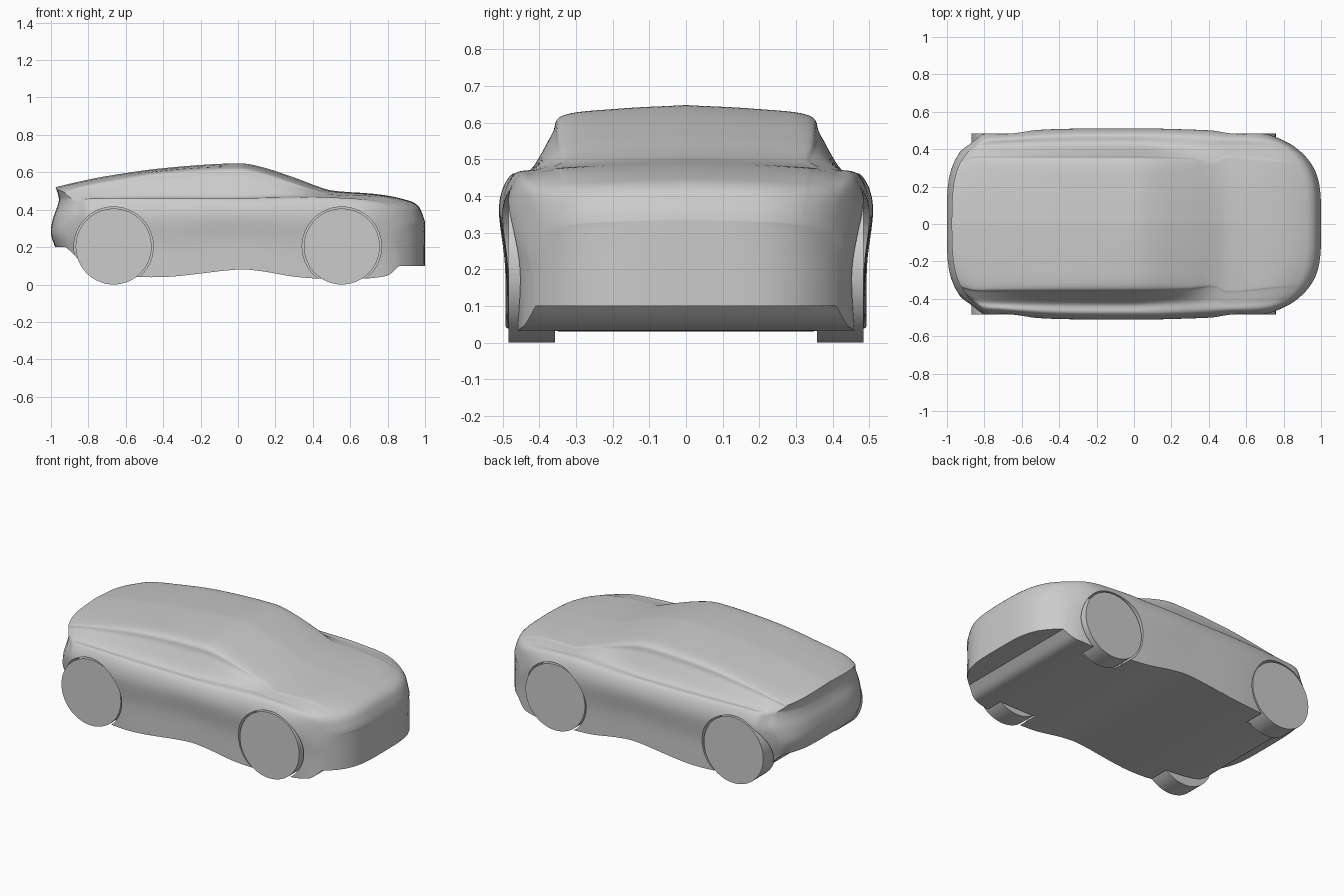
import bpy, bmesh, math

if "Cube" in bpy.data.objects:
    bpy.data.objects.remove(bpy.data.objects["Cube"])

# Stations along the car: x, sill z, sill half width, flank half width, shoulder z,
# glass base (half width, z), roof edge (half width, z), centre top z
STATIONS = [
    (-1.0, .20, .36, .42, .42, .385, .455, .32, .495, .52),
    (-.88, .11, .43, .475, .445, .41, .462, .335, .522, .545),
    (-.7, .055, .46, .49, .455, .42, .465, .335, .555, .58),
    (-.4, .04, .49, .508, .455, .425, .47, .335, .60, .622),
    (0, .08, .49, .51, .455, .425, .47, .335, .62, .648),
    (.12, .072, .488, .51, .455, .42, .473, .333, .602, .63),
    (.3, .042, .485, .505, .455, .415, .475, .325, .545, .572),
    (.42, .032, .48, .50, .457, .41, .472, .31, .503, .527),
    (.5, .03, .475, .495, .455, .42, .467, .34, .483, .503),
    (.75, .032, .46, .49, .44, .41, .455, .32, .472, .482),
    (.9, .04, .45, .475, .415, .40, .43, .31, .44, .452),
    (.97, .055, .435, .455, .37, .395, .39, .31, .40, .413),
    (1.0, .10, .41, .43, .30, .37, .315, .30, .325, .335),
]
# Tail profile: z, forward offset of the rear face
TAIL = [(.18, .03), (.27, 0), (.35, .01), (.42, .035), (.46, .042), (.53, .022)]
WHEEL_X, WHEEL_Z, WHEEL_R = (-.665, .555), .203, .203


def curve(rows, x):
    """Smooth interpolation through rows keyed by their first value."""
    x = min(max(x, rows[0][0]), rows[-1][0])
    i = max(j for j in range(len(rows) - 1) if rows[j][0] <= x)
    a, b = rows[i], rows[i + 1]
    p, n = rows[max(i - 1, 0)], rows[min(i + 2, len(rows) - 1)]
    h = b[0] - a[0]
    t = (x - a[0]) / h
    out = []
    for c in range(1, len(a)):
        m0 = (b[c] - p[c]) / (b[0] - p[0]) * h
        m1 = (n[c] - a[c]) / (n[0] - a[0]) * h
        out.append((2*t**3 - 3*t*t + 1) * a[c] + (t**3 - 2*t*t + t) * m0
                   + (3*t*t - 2*t**3) * b[c] + (t**3 - t*t) * m1)
    return out


def place(s, y, z):
    """Round the nose and tail in plan and shape the rear face."""
    front = max(0, (s - .4) / .6) ** 2
    rear = max(0, (-s - .7) / .3) ** 2
    x = s - front * .2 * (abs(y) / .45) ** 4
    x += rear * (.13 * (abs(y) / .45) ** 4 + curve(TAIL, z)[0])
    return (x, y, z)


def section(s, k=1.0):
    zb, wb, w, zs, wg, zg, wr, zr, zt = curve(STATIONS, s)
    h = zs - zb
    ctrl = [(wb, zb), (wb * .45 + w * .55 - .008, zb + .4 * h), (w, zb + .78 * h),
            (w - .03, zs), (wg, zg), (wr + (wg - wr) * .35, zg + (zr - zg) * .65),
            (wr, zr), (wr * .55, zt - (zt - zr) * .35), (0, zt)]
    rows = [(i, *p) for i, p in enumerate(ctrl)]
    n = 6 * (len(ctrl) - 1)
    half = [curve(rows, i / 6) for i in range(n + 1)]
    half[-1][0] = 0
    ring = half + [[-y, z] for y, z in half[-2::-1]]
    return [place(s, y * k, z) for y, z in ring]


# Body shell: lofted rings, closed by rounded end faces
caps = [i / 8 for i in range(8)]
rings = [section(-1, k) for k in caps]
rings += [section(-1 + i / 50) for i in range(96)]
rings += [section(.91 + i / 100) for i in range(10)]
rings += [section(1, k) for k in reversed(caps)]
bm = bmesh.new()
grid = [[bm.verts.new(p) for p in r] for r in rings]
for a, b in zip(grid, grid[1:]):
    for j in range(len(a)):
        n = (j + 1) % len(a)
        bm.faces.new((a[j], a[n], b[n], b[j]))
bmesh.ops.remove_doubles(bm, verts=bm.verts, dist=1e-5)
bmesh.ops.recalc_face_normals(bm, faces=bm.faces)
mesh = bpy.data.meshes.new("car_body")
bm.to_mesh(mesh)
bm.free()
body = bpy.data.objects.new("car_body", mesh)
bpy.context.collection.objects.link(body)


def drum(name, x, y0, y1, radius):
    bpy.ops.mesh.primitive_cylinder_add(
        vertices=64, radius=radius, depth=abs(y1 - y0),
        location=(x, (y0 + y1) / 2, WHEEL_Z), rotation=(math.pi / 2, 0, 0))
    ob = bpy.context.object
    ob.name = name
    return ob


# Wheels and wheel wells
cutters = []
for x, end in zip(WHEEL_X, ("rear", "front")):
    for side, label in ((-1, "right"), (1, "left")):
        wheel = drum(f"{end}_{label}_wheel", x, side * .357, side * .485, WHEEL_R)
        bpy.ops.object.shade_smooth_by_angle(angle=math.radians(35))
        cutter = drum("wheel_well_cutter", x, side * .35, side * .65, WHEEL_R + .009)
        cutter.hide_render = True
        mod = body.modifiers.new("wheel_well", 'BOOLEAN')
        mod.operation, mod.solver, mod.object = 'DIFFERENCE', 'EXACT', cutter
        cutters.append(cutter)

# Apply the wells and shade the shell
bpy.ops.object.select_all(action='DESELECT')
body.select_set(True)
bpy.context.view_layer.objects.active = body
for mod in list(body.modifiers):
    bpy.ops.object.modifier_apply(modifier=mod.name)
for cutter in cutters:
    bpy.data.objects.remove(cutter)
bpy.ops.object.shade_smooth_by_angle(angle=math.radians(35))
